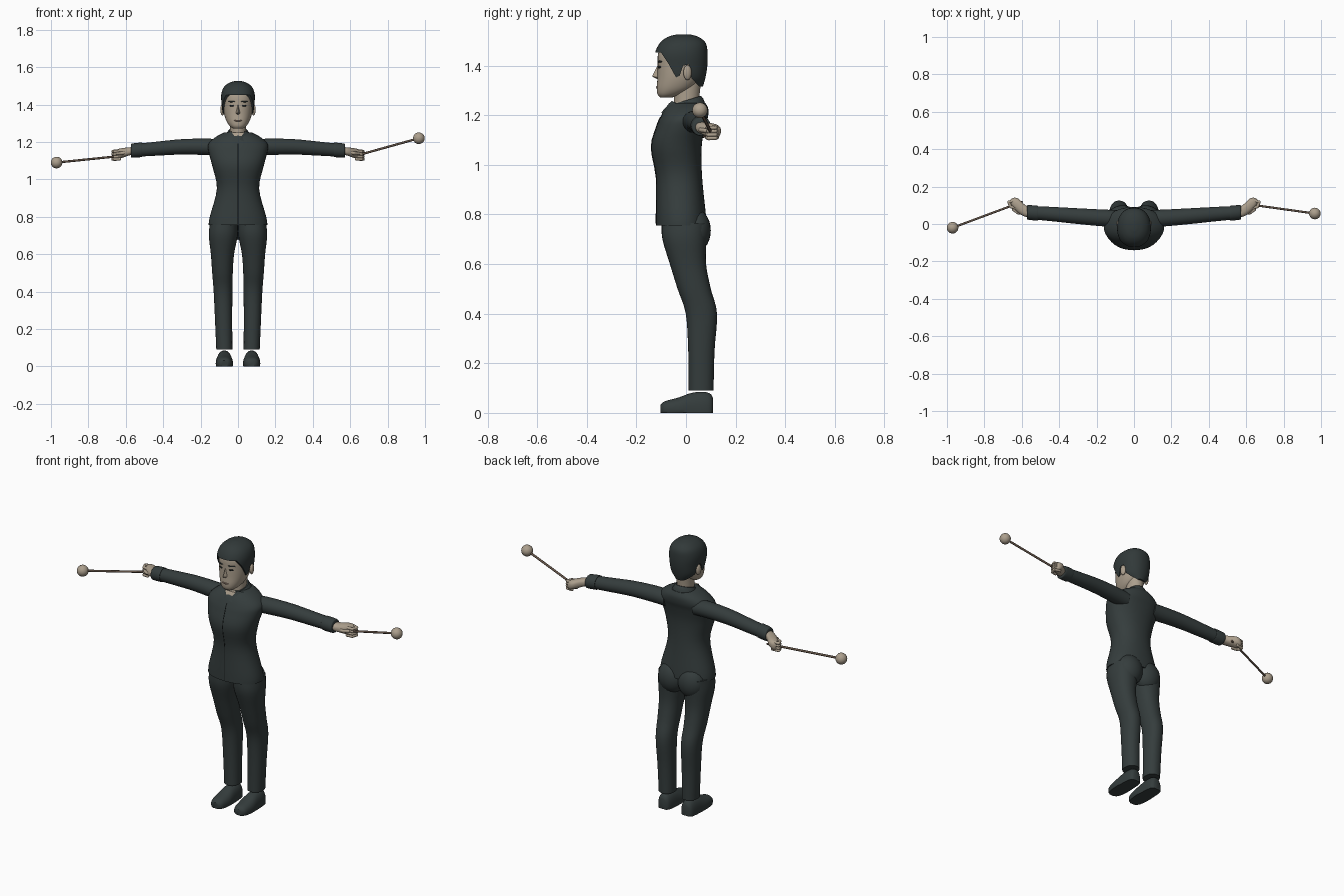
import bpy, bmesh, math
from mathutils import Vector, Matrix

if "Cube" in bpy.data.objects:
    bpy.data.objects.remove(bpy.data.objects["Cube"], do_unlink=True)

made = []


def material(name, rgb):
    m = bpy.data.materials.new(name)
    m.use_nodes = True
    m.diffuse_color = (*rgb, 1)
    bsdf = next(n for n in m.node_tree.nodes if n.type == 'BSDF_PRINCIPLED')
    bsdf.inputs["Base Color"].default_value = (*rgb, 1)
    return m


CLOTH = material("charcoal cloth", (0.035, 0.046, 0.046))
HAIR = material("dark hair", (0.031, 0.041, 0.041))
SEAM = material("black seam", (0.01, 0.013, 0.013))
SKIN = material("tan skin", (0.41, 0.345, 0.265))
LIP = material("lip brown", (0.27, 0.19, 0.15))
WOOD = material("brown wood", (0.13, 0.09, 0.065))


def finish(name, bm, mat):
    bmesh.ops.recalc_face_normals(bm, faces=bm.faces)
    me = bpy.data.meshes.new(name)
    bm.to_mesh(me)
    bm.free()
    if mat:
        me.materials.append(mat)
    ob = bpy.data.objects.new(name, me)
    bpy.context.collection.objects.link(ob)
    made.append(ob)
    return ob


def spline(rows, steps=4):
    """Catmull-Rom through rows of numbers."""
    out = []
    for i in range(len(rows) - 1):
        a, b, c, d = (rows[max(0, min(len(rows) - 1, i + k))] for k in (-1, 0, 1, 2))
        for s in range(steps):
            t = s / steps
            out.append([0.5 * (2 * q + (r - p) * t + (2 * p - 5 * q + 4 * r - w) * t ** 2
                               + (3 * q - p - 3 * r + w) * t ** 3)
                        for p, q, r, w in zip(a, b, c, d)])
    return out + [list(rows[-1])]


def loft(name, rows, mat, axis='z', power=2.0, n=32, mirror=1, tilt=0.0, floor=None):
    """Rows are (position on axis, centre u, centre v, radius u, radius v)."""
    bm = bmesh.new()
    rings = []
    for t, cu, cv, ru, rv in spline(rows):
        ring = []
        for k in range(n):
            a = 2 * math.pi * k / n
            c, s = math.cos(a), math.sin(a)
            u = cu + ru * math.copysign(abs(c) ** (2 / power), c)
            v = cv + rv * math.copysign(abs(s) ** (2 / power), s)
            p = {'z': (u, v, t + tilt * v), 'x': (t, u, v), 'y': (u, t, v)}[axis]
            z = p[2] if floor is None else max(p[2], floor)
            ring.append(bm.verts.new((p[0] * mirror, p[1], z)))
        rings.append(ring)
    for r, q in zip(rings, rings[1:]):
        for k in range(n):
            bm.faces.new((r[k], r[(k + 1) % n], q[(k + 1) % n], q[k]))
    bm.faces.new(rings[0])
    bm.faces.new(rings[-1])
    return finish(name, bm, mat)


def ball(name, centre, radii, mat, turn=0.0):
    bm = bmesh.new()
    m = Matrix.Translation(centre) @ Matrix.Rotation(turn, 4, 'Z') @ Matrix.Diagonal((*radii, 1))
    bmesh.ops.create_uvsphere(bm, u_segments=24, v_segments=14, radius=1, matrix=m)
    return finish(name, bm, mat)


def hull(name, points, mat):
    bm = bmesh.new()
    bmesh.ops.convex_hull(bm, input=[bm.verts.new(p) for p in points])
    return finish(name, bm, mat)


def rod(name, points, radius, mat, sides=10):
    """Chain of capped cylinders with round joints."""
    bm = bmesh.new()
    pts = [Vector(p) for p in points]
    for a, b in zip(pts, pts[1:]):
        d = b - a
        m = Matrix.Translation((a + b) / 2) @ d.to_track_quat('Z', 'Y').to_matrix().to_4x4()
        bmesh.ops.create_cone(bm, cap_ends=True, segments=sides, radius1=radius,
                              radius2=radius, depth=d.length, matrix=m)
    for p in pts:
        bmesh.ops.create_uvsphere(bm, u_segments=sides, v_segments=6, radius=radius,
                                  matrix=Matrix.Translation(p))
    return finish(name, bm, mat)


def profile(rows):
    """Turn (z, half width, front y, back y) into loft rows."""
    return [(z, 0, (f + b) / 2, w, (b - f) / 2) for z, w, f, b in rows]


# Jacket, collar and front seam
body = [(.755, .157, -.12, .083), (.80, .151, -.12, .08), (.95, .113, -.12, .065),
        (1.07, .137, -.14, .063), (1.15, .158, -.12, .076), (1.19, .158, -.104, .088),
        (1.225, .122, -.085, .09), (1.25, .075, -.062, .078)]
loft("jacket", profile(body), CLOTH, power=2.2, n=40)
loft("collar", profile([(1.215, .075, -.068, .08), (1.245, .06, -.055, .07),
                        (1.26, .05, -.046, .06)]), CLOTH, tilt=0.3)
rod("front_seam", [(0, f + .0005, z) for z, w, f, b in spline(body, 3)[1:-6]], .0025, SEAM, 6)
hull("open_neck", [(0, -.098, 1.20), (-.032, -.068, 1.25), (.032, -.068, 1.25),
                   (0, -.05, 1.20), (0, -.03, 1.25)], SKIN)

# Head, neck and face
loft("neck", profile([(1.20, .046, -.05, .055), (1.25, .043, -.048, .052),
                      (1.33, .045, -.05, .06)]), SKIN)
loft("head", profile([(1.272, .026, -.105, -.055), (1.285, .044, -.115, -.015),
                      (1.31, .061, -.118, .03), (1.35, .074, -.115, .06),
                      (1.40, .08, -.114, .074), (1.45, .08, -.112, .074),
                      (1.49, .064, -.09, .06), (1.512, .03, -.05, .03)]),
     SKIN, power=2.2, n=40)
hull("nose", [(0, -.11, 1.41), (-.015, -.108, 1.352), (.015, -.108, 1.352),
              (0, -.137, 1.357), (0, -.112, 1.343)], SKIN)
ball("lips", (0, -.114, 1.314), (.021, .007, .005), LIP)

# Hair cap with the face opening cut out
hair = loft("hair", profile([(1.315, .05, -.11, .068), (1.35, .079, -.12, .078),
                             (1.40, .087, -.125, .086), (1.45, .09, -.125, .087),
                             (1.49, .078, -.106, .08), (1.515, .05, -.075, .052),
                             (1.526, .016, -.036, .015)]), HAIR, power=2.2, n=48)
opening = [(-.2, 1.2), (-.2, 1.452), (-.1, 1.452), (-.072, 1.41), (-.04, 1.352),
           (-.025, 1.36), (-.012, 1.40), (.012, 1.405), (.022, 1.35), (.04, 1.33),
           (.06, 1.31), (.06, 1.2)]
bm = bmesh.new()
face = bm.faces.new([bm.verts.new((-.2, y, z)) for y, z in opening])
side = bmesh.ops.extrude_face_region(bm, geom=[face])
bmesh.ops.translate(bm, vec=(.4, 0, 0),
                    verts=[g for g in side["geom"] if isinstance(g, bmesh.types.BMVert)])
cutter = finish("face_opening_cutter", bm, None)
cutter.hide_render = True
cut = hair.modifiers.new("face_opening", 'BOOLEAN')
cut.operation, cut.solver, cut.object = 'DIFFERENCE', 'EXACT', cutter
bpy.context.view_layer.objects.active = hair
bpy.ops.object.modifier_apply(modifier=cut.name)
made.remove(cutter)
bpy.data.objects.remove(cutter, do_unlink=True)

leg = [(.765, .076, -.005, .074, .093), (.70, .079, -.006, .077, .089),
       (.60, .083, .008, .062, .073), (.50, .083, .033, .055, .067),
       (.40, .08, .062, .05, .063), (.25, .077, .062, .046, .053), (.09, .073, .061, .043, .05)]
shoe = [(-.102, .073, .015, .02, .018), (-.085, .073, .015, .037, .032),
        (-.03, .073, .015, .046, .047), (.02, .073, .015, .043, .065),
        (.07, .073, .015, .04, .07), (.098, .073, .015, .034, .062),
        (.109, .073, .015, .022, .045)]
arm = [(.09, .03, 1.17, .045, .042), (.16, .032, 1.174, .045, .044),
       (.30, .042, 1.174, .042, .041), (.45, .054, 1.163, .038, .037),
       (.565, .062, 1.154, .035, .034)]
cuff = [(.512, .058, 1.158, .037, .036), (.518, .058, 1.158, .04, .039),
        (.565, .062, 1.154, .039, .038), (.573, .063, 1.153, .034, .033)]
hand = [(.56, .064, 1.153, .025, .02), (.585, .072, 1.149, .032, .022),
        (.62, .098, 1.141, .038, .026), (.645, .112, 1.134, .028, .027),
        (.66, .116, 1.132, .014, .018)]

for s, label in ((1, "left"), (-1, "right")):
    # Face details
    ball(label + "_ear", (s * .083, .006, 1.372), (.011, .017, .03), SKIN, s * .3)
    ball(label + "_eye", (s * .032, -.106, 1.394), (.013, .005, .005), SEAM, s * .3)
    ball(label + "_eyebrow", (s * .034, -.105, 1.416), (.021, .006, .004), HAIR, s * .35)
    # Collar flap
    hull(label + "_collar_flap",
         [(s * .008, -.099, 1.212), (s * .05, -.093, 1.198), (s * .062, -.04, 1.25),
          (s * .036, -.058, 1.258), (s * .045, -.06, 1.20)], CLOTH)
    # Trousers and shoe
    loft(label + "_trouser_leg", leg, CLOTH, power=2.2, mirror=s)
    ball(label + "_seat", (s * .062, .036, .735), (.078, .064, .088), CLOTH)
    loft(label + "_shoe", shoe, CLOTH, axis='y', power=2.3, mirror=s, floor=0)
    # Sleeve, cuff and hand
    loft(label + "_sleeve", arm, CLOTH, axis='x', mirror=s)
    loft(label + "_cuff", cuff, CLOTH, axis='x', mirror=s)
    loft(label + "_palm", hand, SKIN, axis='x', power=2.4, mirror=s)
    for i in range(4):
        z = 1.153 - i * .014
        rod(f"{label}_finger_{i + 1}", [(s * .635, .125, z), (s * .67, .118, z - .003),
                                        (s * .66, .092, z - .004), (s * .632, .085, z - .002)],
            .008, SKIN)
    rod(label + "_thumb", [(s * .59, .058, 1.146), (s * .62, .06, 1.14),
                           (s * .645, .078, 1.138)], .009, SKIN)

# Beaters
for label, grip, tip in (("left", (.615, .105, 1.122), (.967, .056, 1.22)),
                         ("right", (-.60, .118, 1.128), (-.97, -.02, 1.09))):
    rod(label + "_beater_stick", [grip, tip], .006, WOOD)
    ball(label + "_beater_head", tip, (.031, .031, .031), SKIN)

# Smooth shading with sharp edges kept
bpy.ops.object.select_all(action='DESELECT')
for ob in made:
    ob.select_set(True)
bpy.context.view_layer.objects.active = made[0]
bpy.ops.object.shade_smooth_by_angle(angle=math.radians(40))
